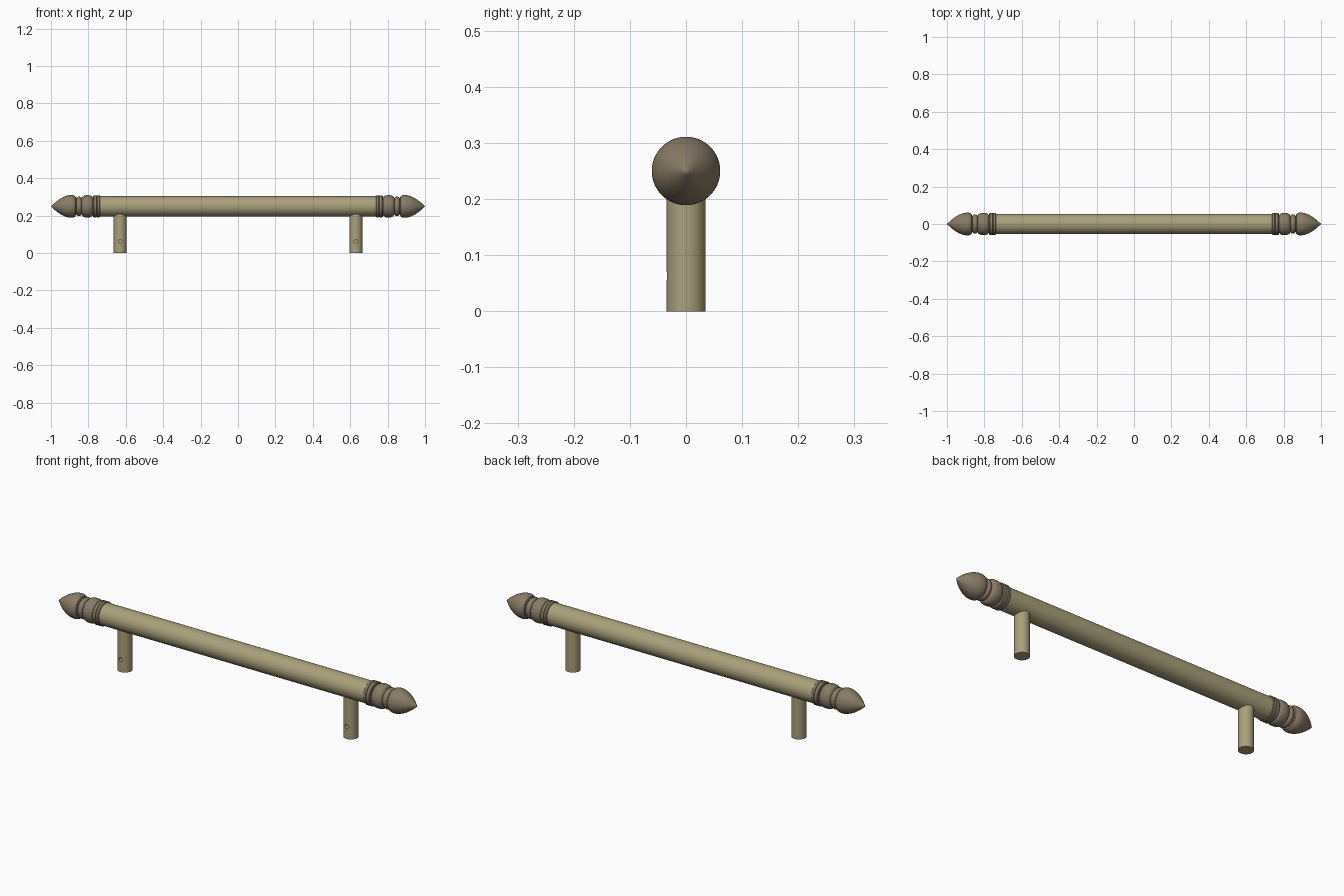
import bpy, bmesh, math
from mathutils import Matrix

cube = bpy.data.objects.get("Cube")
if cube:
    bpy.data.objects.remove(cube, do_unlink=True)

AXIS_Z = 0.25
BAR_R = 0.054
POST_X, POST_R = 0.63, 0.035
HOLE_Z, HOLE_R = 0.063, 0.01


def material(name, color):
    mat = bpy.data.materials.new(name)
    mat.use_nodes = True
    mat.diffuse_color = (*color, 1)
    mat.node_tree.nodes["Principled BSDF"].inputs["Base Color"].default_value = (*color, 1)
    return mat


brass = material("pale brass", (0.40, 0.35, 0.20))
bronze = material("dark bronze", (0.25, 0.20, 0.135))


def select_only(obj):
    bpy.ops.object.select_all(action='DESELECT')
    obj.select_set(True)
    bpy.context.view_layer.objects.active = obj


def smooth(obj):
    select_only(obj)
    bpy.ops.object.shade_smooth_by_angle(angle=math.radians(35))


def cylinder(name, radius, depth, location, rotation=(0, 0, 0), mat=brass, sides=64):
    bpy.ops.mesh.primitive_cylinder_add(vertices=sides, radius=radius, depth=depth,
                                        location=location, rotation=rotation)
    obj = bpy.context.object
    obj.name = name
    obj.data.materials.append(mat)
    return obj


def bead(x0, x1, r0, r1, steps=10):
    """Rounded ring profile from x0 to x1, swelling from r0 to r1."""
    return [(x0 + (x1 - x0) * (1 - math.cos(math.pi * i / steps)) / 2,
             r0 + (r1 - r0) * math.sin(math.pi * i / steps)) for i in range(steps + 1)]


def lathe(name, profile, side, mat):
    """Spin an (x, radius) profile around the bar axis; side mirrors it."""
    bm = bmesh.new()
    verts = [bm.verts.new((side * x, 0, r)) for x, r in profile]
    edges = [bm.edges.new(pair) for pair in zip(verts, verts[1:])]
    bmesh.ops.spin(bm, geom=verts + edges, cent=(0, 0, 0), axis=(1, 0, 0),
                   angle=math.tau, steps=64, use_duplicate=False)
    bmesh.ops.remove_doubles(bm, verts=bm.verts, dist=1e-5)
    bmesh.ops.recalc_face_normals(bm, faces=bm.faces)
    bmesh.ops.transform(bm, matrix=Matrix.Translation((0, 0, AXIS_Z)), verts=bm.verts)
    mesh = bpy.data.meshes.new(name)
    bm.to_mesh(mesh)
    bm.free()
    obj = bpy.data.objects.new(name, mesh)
    bpy.context.collection.objects.link(obj)
    mesh.materials.append(mat)
    smooth(obj)


# Handle bar
bar = cylinder("handle_bar", BAR_R, 1.5, (0, 0, AXIS_Z), (0, math.pi / 2, 0))
smooth(bar)

# Finial: collar, two beads, then a pointed bud
tip = [(0.866, 0.044), (0.868, 0.052), (0.874, 0.057), (0.882, 0.060), (0.892, 0.061)]
tip += [(0.892 + 0.108 * t, 0.061 * (1 - t ** 1.8)) for t in (i / 14 for i in range(1, 15))]
finial = [(0.738, 0), (0.738, 0.056), (0.741, 0.059), (0.752, 0.059), (0.754, 0.056),
          (0.756, 0.059), (0.770, 0.059), (0.774, 0.056), (0.774, 0.046)]
finial += bead(0.776, 0.834, 0.046, 0.060)
finial += bead(0.837, 0.863, 0.043, 0.052)
finial += tip

for side, label in ((1, "left"), (-1, "right")):
    lathe(label + "_finial", finial, side, bronze)

    # Mounting post with a blind set-screw hole in the front
    x = side * POST_X
    post = cylinder(label + "_post", POST_R, AXIS_Z, (x, 0, AXIS_Z / 2))
    cutter = cylinder("hole_cutter", HOLE_R, 0.05, (x, -0.035, HOLE_Z),
                      (math.pi / 2, 0, 0), sides=24)
    cutter.hide_render = True
    cut = post.modifiers.new("screw_hole", 'BOOLEAN')
    cut.operation = 'DIFFERENCE'
    cut.solver = 'EXACT'
    cut.object = cutter
    select_only(post)
    bpy.ops.object.modifier_apply(modifier=cut.name)
    bpy.data.objects.remove(cutter, do_unlink=True)
    smooth(post)
